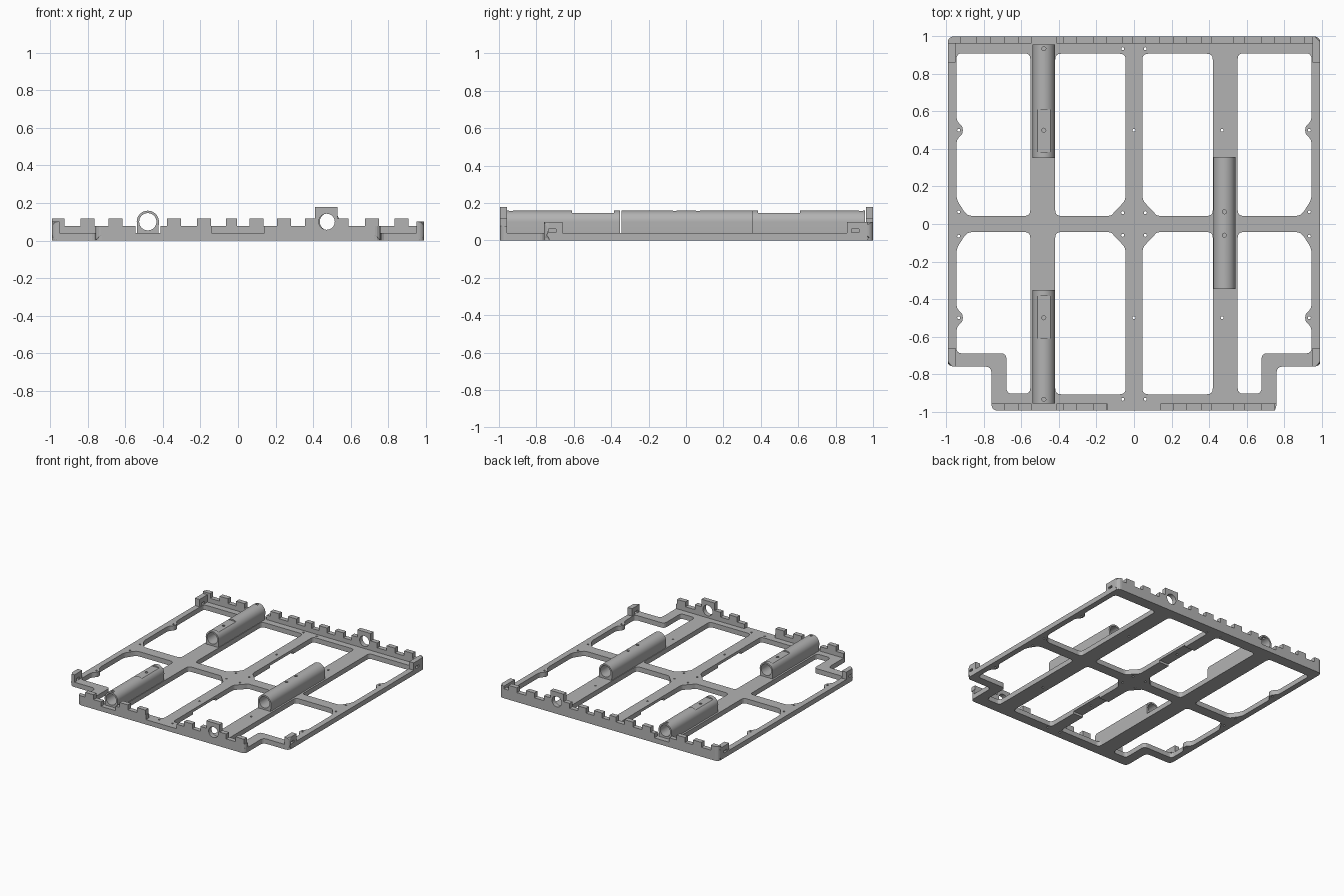
import bpy, bmesh, math
from mathutils import Matrix, Vector

if "Cube" in bpy.data.objects:
    bpy.data.objects.remove(bpy.data.objects["Cube"])

grey = bpy.data.materials.new("matte_grey")
grey.use_nodes = True
GREY = (0.45, 0.45, 0.45, 1)
grey.diffuse_color = GREY
grey.node_tree.nodes["Principled BSDF"].inputs["Base Color"].default_value = GREY

AXES = {
    "z": Matrix.Identity(4),
    "y": Matrix.Rotation(math.pi / 2, 4, "X"),
    "x": Matrix(((0, 0, 1, 0), (1, 0, 0, 0), (0, 1, 0, 0), (0, 0, 0, 1))),
}


def circle(cx, cy, r, n=10):
    return [(cx + r * math.cos(math.tau * i / n), cy + r * math.sin(math.tau * i / n)) for i in range(n)]


def rounded(points, r, seg=4):
    """Round every corner of an outline."""
    out, n = [], len(points)
    for i in range(n):
        a, p, b = (Vector(points[(i + k) % n]) for k in (-1, 0, 1))
        s = p + (a - p).normalized() * min(r, (a - p).length * 0.45)
        e = p + (b - p).normalized() * min(r, (b - p).length * 0.45)
        for k in range(seg + 1):
            t = k / seg
            out.append(tuple(s * (1 - t) ** 2 + p * 2 * t * (1 - t) + e * t * t))
    return out


def rect(u0, u1, v0, v1):
    return [(u0, v0), (u1, v0), (u1, v1), (u0, v1)]


def slab(name, loops, lo, hi, axis="z", smooth=False):
    """Fill an outline with holes and extrude it along an axis."""
    curve = bpy.data.curves.new(name, "CURVE")
    curve.dimensions, curve.fill_mode = "2D", "BOTH"
    curve.extrude = (hi - lo) / 2
    for loop in loops:
        spline = curve.splines.new("POLY")
        spline.points.add(len(loop) - 1)
        for point, (u, v) in zip(spline.points, loop):
            point.co = (u, v, 0, 1)
        spline.use_cyclic_u = True
    temp = bpy.data.objects.new(name + "_outline", curve)
    bpy.context.collection.objects.link(temp)
    deps = bpy.context.evaluated_depsgraph_get()
    mesh = bpy.data.meshes.new_from_object(temp.evaluated_get(deps))
    bpy.data.objects.remove(temp)
    offset = Vector([(lo + hi) / 2 if c == axis else 0 for c in "xyz"])
    mesh.transform(Matrix.Translation(offset) @ AXES[axis])
    bm = bmesh.new()
    bm.from_mesh(mesh)
    bmesh.ops.remove_doubles(bm, verts=bm.verts, dist=1e-5)
    bmesh.ops.recalc_face_normals(bm, faces=bm.faces)
    bm.to_mesh(mesh)
    bm.free()
    mesh.materials.clear()
    mesh.materials.append(grey)
    obj = bpy.data.objects.new(name, mesh)
    bpy.context.collection.objects.link(obj)
    for poly in mesh.polygons:
        poly.use_smooth = False
    if smooth:
        bpy.ops.object.select_all(action="DESELECT")
        obj.select_set(True)
        bpy.context.view_layer.objects.active = obj
        bpy.ops.object.shade_smooth_by_angle(angle=math.radians(25))
    return obj


def cut(obj, loop, lo, hi):
    """Subtract a vertical prism."""
    cutter = slab("cutter", [loop], lo, hi)
    cutter.hide_render = True
    mod = obj.modifiers.new("cut", "BOOLEAN")
    mod.operation, mod.solver, mod.object = "DIFFERENCE", "EXACT", cutter
    deps = bpy.context.evaluated_depsgraph_get()
    obj.data = bpy.data.meshes.new_from_object(obj.evaluated_get(deps))
    obj.modifiers.clear()
    bpy.data.objects.remove(cutter)


def round_ends(obj, x, y):
    """Round the outer upright corners of a part."""
    bm = bmesh.new()
    bm.from_mesh(obj.data)
    edges = [e for e in bm.edges if all(
        abs(abs(v.co.x) - x) < 1e-3 and abs(v.co.y - y) < 1e-3 for v in e.verts)]
    bmesh.ops.bevel(bm, geom=edges, offset=0.03, segments=4, profile=0.5, affect="EDGES")
    bm.to_mesh(obj.data)
    bm.free()


def flip(loop, sx=1, sy=1):
    return [(sx * u, sy * v) for u, v in loop]


# Base frame: notched outline, six windows and screw holes
W, STEP, CUT = 0.993, 0.76, 0.76
half = [(W, 1), (W, -STEP), (CUT, -STEP), (CUT, -0.995)]
outline = rounded(half + flip(half[::-1], -1), 0.035)


def rail_edge(sy):
    """Inner edge of a side rail, with screw lug and gusset."""
    return flip([(0.947, 0.55), (0.913, 0.52), (0.913, 0.48), (0.947, 0.45),
                 (0.947, 0.13), (0.89, 0.043), (0.553, 0.043)], 1, sy)


back_window = rounded([(0.553, 0.91), (0.947, 0.91)] + rail_edge(1), 0.03)
front_window = rounded([(0.553, -0.905), (0.68, -0.905), (0.68, -0.69), (0.947, -0.69)]
                       + rail_edge(-1), 0.03)
mid_window = rounded([(0.045, 0.908), (0.42, 0.908), (0.42, 0.043), (0.12, 0.043),
                      (0.105, 0.065), (0.065, 0.105), (0.045, 0.13)], 0.03)
loops = [outline]
for sx in (-1, 1):
    loops += [flip(back_window, sx), flip(front_window, sx),
              flip(mid_window, sx), flip(mid_window, sx, -1)]
    for sy in (-1, 1):
        for u, v in ((0.935, 0.5), (0.935, 0.065), (0.06, 0.06), (0.06, 0.935)):
            loops.append(circle(sx * u, sy * v, 0.008, 8))
for v in (0.5, -0.5):
    loops += [circle(0, v, 0.008, 8), circle(0.47, v, 0.008, 8)]
frame = slab("base_frame", loops, 0, 0.04)
for sy in (-1, 1):
    cut(frame, rect(-0.06, 0.06, sy * 0.5 - 0.15, sy * 0.5 + 0.15), -0.01, 0.018)


# Toothed front and back walls, each with a tall bored lug
TOOTH, LUG = 0.117, 0.178
starts = (-0.84, -0.69, -0.378, -0.218, 0.06, 0.207, 0.676, 0.835)
teeth = [(s, s + 0.075, TOOTH) for s in starts]
teeth += [(-0.993, -0.925, TOOTH), (-0.064, -0.005, TOOTH), (0.356, 0.41, TOOTH),
          (0.41, 0.53, LUG), (0.53, 0.59, TOOTH), (-0.547, -0.413, 0.035)]


def toothed_wall(name, end, y0, y1, steps, outer):
    pts, level = [(-end, 0)], 0.077
    x = -end
    for a, b, h in sorted(steps):
        a, b = max(a, -end), min(b, end)
        if b - a < 0.02:
            continue
        if a > x + 1e-4:
            pts += [(x, level), (a, level)]
        pts += [(a, h), (b, h)]
        x = b
    if x < end - 1e-4:
        pts += [(x, level), (end, level)]
    pts.append((end, 0))
    wall = slab(name, [pts, circle(0.473, 0.1, 0.043, 28)], y0, y1, "y")
    round_ends(wall, end, outer)


toothed_wall("back_wall", W, 0.962, 1, teeth, 1)
gap = [t for t in teeth if not -0.14 < (t[0] + t[1]) / 2 < 0.14]
toothed_wall("front_wall", CUT, -0.995, -0.957, gap + [(-0.14, 0.14, 0.04)], -0.995)

# Slotted corner posts on the side rails
for side, sx in (("left", 1), ("right", -1)):
    for end, y0, y1, s, outer in (("front", -STEP, -0.66, -0.715, -STEP), ("back", 0.86, 1, 0.905, 1)):
        x0, x1 = sorted((sx * 0.952, sx * W))
        post = slab(f"{end}_{side}_post", [rect(y0, y1, 0, 0.1), rect(s - 0.02, s + 0.02, 0.042, 0.06)],
                    x0, x1, "x")
        round_ends(post, W, outer)


# Arched rod tubes, some stretches flattened on top
def tube(name, x, y0, y1, flat=False, screws=()):
    top = 0.148 if flat else 1
    arch = [(x + 0.059 * math.cos(math.pi * i / 20), min(top, 0.1 + 0.059 * math.sin(math.pi * i / 20)))
            for i in range(21)]
    profile = [(x + 0.056, 0.02)] + arch + [(x - 0.056, 0.02)]
    obj = slab(name, [profile, circle(x, 0.1, 0.046, 32)], y0, y1, "y", True)
    for y in screws:
        cut(obj, circle(x, y, 0.011, 12), 0.12, 0.2)


tube("left_tube", 0.482, -0.346, 0.356, screws=(-0.06, 0.065))
for end, sy in (("front", -1), ("back", 1)):
    for part, a, b, flat, screws in (("inner", 0.353, 0.385, False, ()), ("flat", 0.385, 0.61, True, (0.5,)),
                                     ("outer", 0.61, 0.957, False, (0.935,))):
        lo, hi = sorted((sy * a, sy * b))
        tube(f"right_{end}_tube_{part}", -0.481, lo, hi, flat, [sy * y for y in screws])
